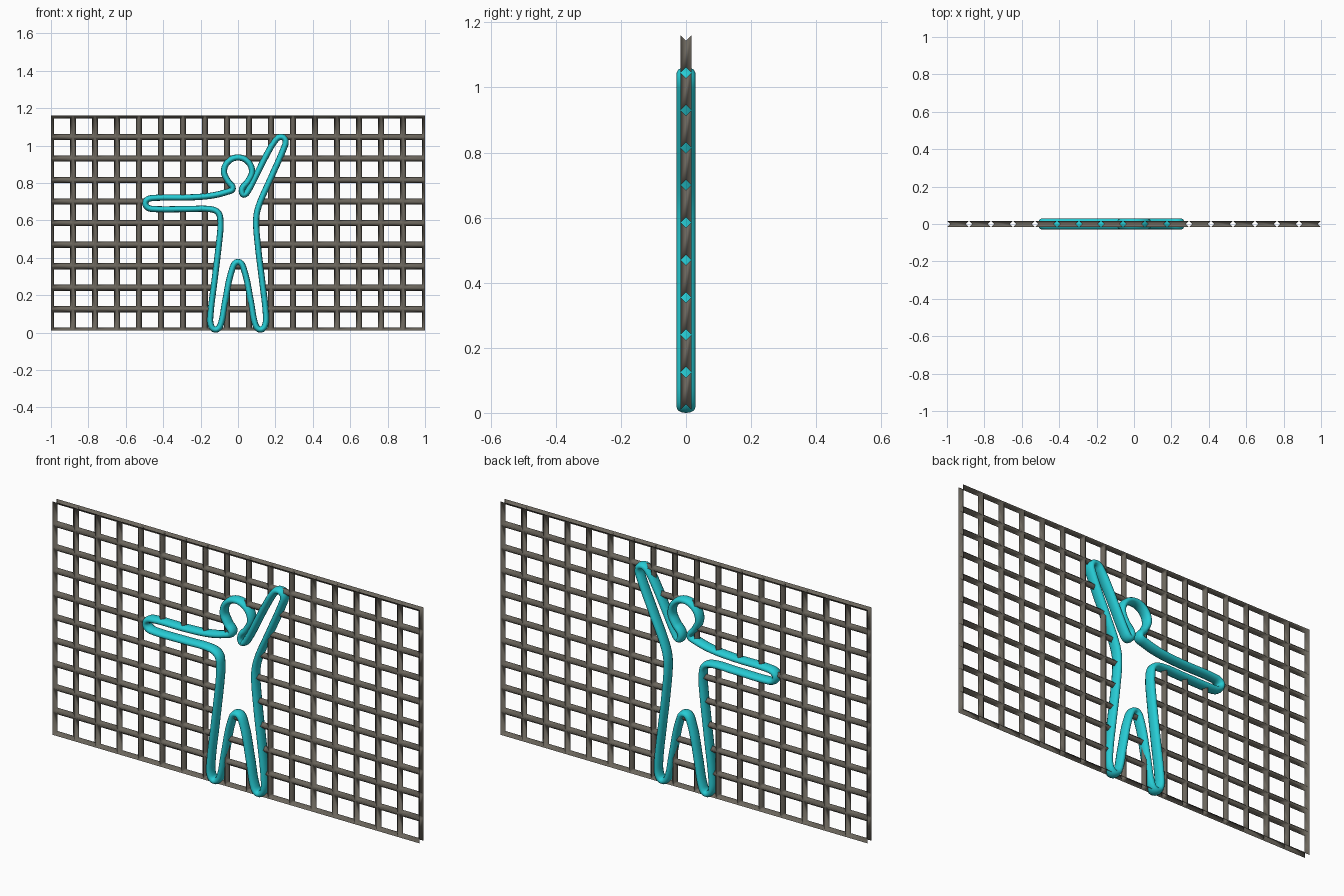
import bpy, bmesh, math
from mathutils import Vector
from mathutils.geometry import interpolate_bezier

if "Cube" in bpy.data.objects:
    bpy.data.objects.remove(bpy.data.objects["Cube"])

COLS, ROWS = 17, 10
Z0, Z1, HALF = 0.01, 1.16, 0.0165      # lattice height range, strut half-size
TUBE_W, TUBE_D, SIDES = 0.0165, 0.0285, 12

# Centre line of the figure outline (x, z), clockwise from the head
PTS = [(0, .936), (.053, .914), (.075, .861), (.053, .808), (.026, .777),
       (.021, .752), (.034, .737), (.058, .765), (.10, .846), (.15, .945),
       (.203, 1.032), (.232, 1.046), (.254, 1.028), (.245, .985),
       (.175, .825), (.112, .68), (.097, .60), (.108, .45), (.13, .27),
       (.149, .10), (.144, .036), (.117, .016), (.092, .045), (.068, .17),
       (.034, .33), (0, .378), (-.034, .33), (-.068, .17), (-.092, .045),
       (-.117, .016), (-.144, .036), (-.147, .10), (-.124, .29),
       (-.097, .52), (-.094, .59), (-.105, .64), (-.15, .66), (-.28, .66),
       (-.46, .661), (-.49, .675), (-.493, .703), (-.46, .719), (-.28, .722),
       (-.15, .731), (-.06, .752), (-.028, .771), (-.053, .808), (-.075, .861),
       (-.053, .914)]


def smooth_loop(pts, steps=6):
    """Closed smooth curve through the points."""
    p = [Vector(q) for q in pts]
    n = len(p)
    tan = [(p[(i + 1) % n] - p[i - 1]).normalized() for i in range(n)]
    out = []
    for i in range(n):
        a, b = p[i], p[(i + 1) % n]
        h = (b - a).length * 0.36
        seg = interpolate_bezier(a, a + tan[i] * h, b - tan[(i + 1) % n] * h, b, steps + 1)
        out += [Vector((s[0], s[1])) for s in seg[:-1]]
    return out


def inside(x, z, poly):
    hit = False
    for a, b in zip(poly, poly[1:] + poly[:1]):
        if (a.y > z) != (b.y > z) and x < a.x + (z - a.y) * (b.x - a.x) / (b.y - a.y):
            hit = not hit
    return hit


def finish(bm, name, color):
    for f in bm.faces:
        f.smooth = True
    me = bpy.data.meshes.new(name)
    bm.to_mesh(me)
    bm.free()
    mat = bpy.data.materials.new(name + "_paint")
    mat.diffuse_color = color
    mat.use_nodes = True
    mat.node_tree.nodes["Principled BSDF"].inputs["Base Color"].default_value = mat.diffuse_color
    me.materials.append(mat)
    ob = bpy.data.objects.new(name, me)
    bpy.context.collection.objects.link(ob)
    return ob


outline = smooth_loop(PTS)

# Lattice: hollow diamond struts around every cell, half struts at the border
bm = bmesh.new()
dx, dz = 2 / COLS, (Z1 - Z0) / ROWS
for c in range(COLS):
    for r in range(ROWS):
        x, z = -1 + c * dx, Z0 + r * dz
        ring = lambda y, k: [bm.verts.new(v) for v in (
            (x + k, y, z + k), (x + dx - k, y, z + k),
            (x + dx - k, y, z + dz - k), (x + k, y, z + dz - k))]
        front, mid, back = ring(-HALF, 0), ring(0, HALF), ring(HALF, 0)
        for i in range(4):
            j = (i + 1) % 4
            bm.faces.new((front[i], front[j], mid[j], mid[i]))
            bm.faces.new((mid[i], mid[j], back[j], back[i]))
bmesh.ops.remove_doubles(bm, verts=bm.verts[:], dist=1e-4)

# Clear the lattice inside the figure; the ends hide in the tube
lo = [min(p[k] for p in outline) - dx for k in (0, 1)]
hi = [max(p[k] for p in outline) + dx for k in (0, 1)]
near = []
for e in bm.edges:
    m = (e.verts[0].co + e.verts[1].co) / 2
    if e.calc_length() > 0.05 and lo[0] < m.x < hi[0] and lo[1] < m.z < hi[1]:
        near.append(e)
bmesh.ops.subdivide_edges(bm, edges=near, cuts=9, use_grid_fill=True)
gone = []
for f in bm.faces:
    m = f.calc_center_median()
    if inside(m.x, m.z, outline):
        gone.append(f)
bmesh.ops.delete(bm, geom=gone, context='FACES')
finish(bm, "lattice", (0.15, 0.135, 0.11, 1))

# Figure outline: oval tube swept along the closed path
bm = bmesh.new()
n = len(outline)
rings = []
for i, p in enumerate(outline):
    t = (outline[(i + 1) % n] - outline[i - 1]).normalized()
    nrm = Vector((t.y, -t.x))
    ring = []
    for s in range(SIDES):
        a = math.tau * s / SIDES
        w = TUBE_W * math.cos(a)
        ring.append(bm.verts.new((p.x + nrm.x * w, TUBE_D * math.sin(a), p.y + nrm.y * w)))
    rings.append(ring)
for i in range(n):
    a, b = rings[i], rings[(i + 1) % n]
    for s in range(SIDES):
        k = (s + 1) % SIDES
        bm.faces.new((a[s], a[k], b[k], b[s]))
bmesh.ops.recalc_face_normals(bm, faces=bm.faces[:])
finish(bm, "figure_outline", (0.02, 0.6, 0.66, 1))
